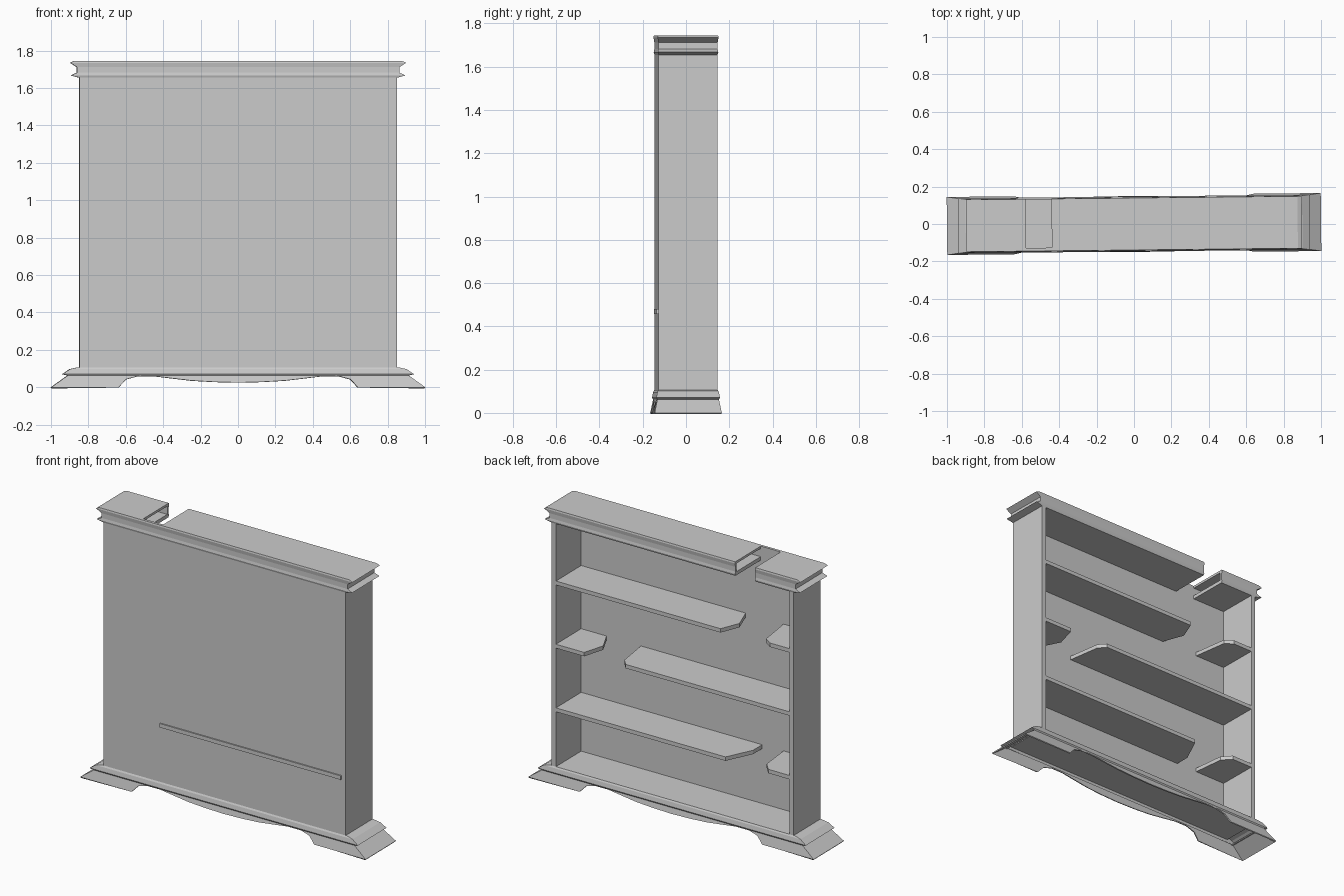
import bpy, bmesh

cube = bpy.data.objects.get("Cube")
if cube:
    bpy.data.objects.remove(cube, do_unlink=True)

TURN = 0.0106          # the whole case stands slightly turned
HX, HY = 0.848, 0.136  # half width and half depth of the carcass
WALL = 0.03
INNER = HX - WALL
PANEL_IN = -0.122      # inner face of the closed front

grey = bpy.data.materials.new("plain_grey")
grey.use_nodes = True
grey.diffuse_color = (0.6, 0.6, 0.6, 1)
grey.node_tree.nodes["Principled BSDF"].inputs["Base Color"].default_value = (0.6, 0.6, 0.6, 1)


def make(name, bm):
    bmesh.ops.recalc_face_normals(bm, faces=bm.faces)
    mesh = bpy.data.meshes.new(name)
    bm.to_mesh(mesh)
    bm.free()
    mesh.materials.append(grey)
    obj = bpy.data.objects.new(name, mesh)
    obj.rotation_euler.z = TURN
    bpy.context.collection.objects.link(obj)
    return obj


def prism(name, outline, z0, z1):
    """Extrude an x/y outline between two heights."""
    bm = bmesh.new()
    low = [bm.verts.new((x, y, z0)) for x, y in outline]
    high = [bm.verts.new((x, y, z1)) for x, y in outline]
    bm.faces.new(low)
    bm.faces.new(high)
    for i in range(len(low)):
        j = (i + 1) % len(low)
        bm.faces.new((low[i], low[j], high[j], high[i]))
    return make(name, bm)


def box(name, x0, x1, y0, y1, z0, z1):
    return prism(name, [(x0, y0), (x1, y0), (x1, y1), (x0, y1)], z0, z1)


def moulding(name, levels, capped):
    """Stack rectangular rings given as half width, half depth, height."""
    bm = bmesh.new()
    rings = [[bm.verts.new((sx * hx, sy * hy, z))
              for sx, sy in ((-1, -1), (1, -1), (1, 1), (-1, 1))]
             for hx, hy, z in levels]
    for a, b in zip(rings, rings[1:]):
        for i in range(4):
            j = (i + 1) % 4
            bm.faces.new((a[i], a[j], b[j], b[i]))
    if capped:
        bm.faces.new(rings[0])
        bm.faces.new(rings[-1])
    return make(name, bm)


def thicken(obj, depth):
    mod = obj.modifiers.new("thickness", 'SOLIDIFY')
    mod.thickness = depth
    mod.offset = -1


def cut(obj, cutter):
    mod = obj.modifiers.new("cut", 'BOOLEAN')
    mod.operation = 'DIFFERENCE'
    mod.solver = 'EXACT'
    mod.object = cutter
    bpy.context.view_layer.objects.active = obj
    bpy.ops.object.modifier_apply(modifier=mod.name)
    bpy.data.objects.remove(cutter, do_unlink=True)


# Carcass: closed front, two sides, floor
box("front_panel", -HX, HX, -HY, PANEL_IN, 0.09, 1.66)
box("left_side", INNER, HX, PANEL_IN, HY, 0.09, 1.66)
box("right_side", -HX, -INNER, PANEL_IN, HY, 0.09, 1.66)
box("floor", -0.86, 0.86, -HY, HY, 0.085, 0.106)

# Shelves: wall side, height, and the three corners of the free end
shelves = [
    ("upper_long_shelf", 1, 1.265, [(-0.335, HY), (-0.385, 0.015), (-0.335, PANEL_IN)]),
    ("upper_short_shelf", -1, 1.265, [(-0.68, HY), (-0.63, 0.1), (-0.6, PANEL_IN)]),
    ("middle_long_shelf", -1, 0.862, [(0.33, HY), (0.37, 0.09), (0.4, PANEL_IN)]),
    ("middle_short_shelf", 1, 0.862, [(0.62, HY), (0.58, 0), (0.64, PANEL_IN)]),
    ("lower_long_shelf", 1, 0.456, [(-0.37, HY), (-0.45, -0.03), (-0.45, -0.144)]),
    ("lower_short_shelf", -1, 0.456, [(-0.67, HY), (-0.62, 0.08), (-0.6, PANEL_IN)]),
]
for name, side, z, end in shelves:
    wall_x = side * INNER
    prism(name, [(wall_x, end[2][1]), (wall_x, HY)] + end, z, z + 0.025)

# Hollow cornice with a notch cut through its top and back
cornice = moulding("cornice", [
    (HX, HY, 1.655), (0.895, 0.14, 1.667), (0.862, 0.137, 1.682),
    (0.862, 0.137, 1.712), (0.898, 0.141, 1.735), (0.875, 0.139, 1.745)], True)
cut(cornice, box("hollow_cutter", -0.84, 0.84, PANEL_IN, 0.124, 1.678, 1.73))
cut(cornice, box("notch_cutter", -0.58, -0.44, PANEL_IN, 0.3, 1.6, 1.8))

# Base moulding ring
base = moulding("base_moulding", [
    (0.86, 0.137, 0.106), (0.9, 0.142, 0.097),
    (0.94, 0.147, 0.07), (0.895, 0.14, 0.058)], False)
thicken(base, 0.008)

# Flared skirt: feet at the corners, wavy apron between (top x, bottom x, bottom z)
half = [(0, 0, 0.026), (0.13, 0.13, 0.029), (0.25, 0.25, 0.036),
        (0.36, 0.36, 0.049), (0.45, 0.45, 0.06), (0.53, 0.53, 0.062),
        (0.6, 0.6, 0.043), (0.64, 0.64, 0), (0.905, 1.0, 0)]
columns = [(-a, -b, z) for a, b, z in reversed(half[1:])] + half
TOP = 0.068
bm = bmesh.new()
ends = []
for sy in (-1, 1):
    top = [bm.verts.new((a, sy * 0.141, TOP)) for a, b, z in columns]
    low = [bm.verts.new((b, sy * (0.141 + 0.014 * (TOP - z) / TOP), z))
           for a, b, z in columns]
    for i in range(len(columns) - 1):
        bm.faces.new((top[i], top[i + 1], low[i + 1], low[i]))
    ends.append((top, low))
(front_top, front_low), (back_top, back_low) = ends
for i in (0, -1):
    bm.faces.new((front_top[i], back_top[i], back_low[i], front_low[i]))
skirt = make("base_skirt", bm)
thicken(skirt, 0.008)
